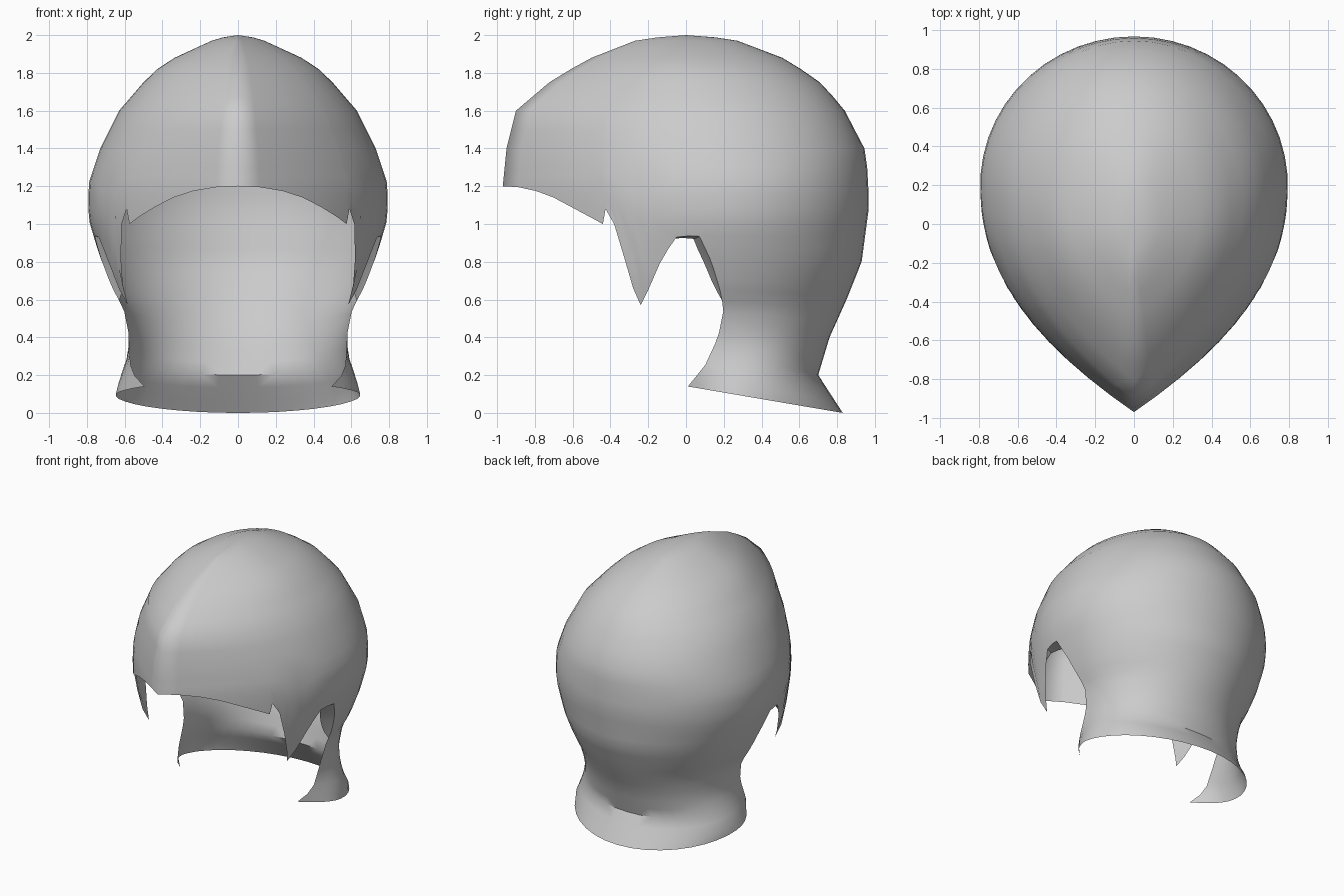
import bpy, bmesh, math

if "Cube" in bpy.data.objects:
    bpy.data.objects.remove(bpy.data.objects["Cube"])


def lerp(table, v):
    """Piecewise-linear lookup in a list of (key, value) with rising keys."""
    if v <= table[0][0]:
        return table[0][1]
    for (a, fa), (b, fb) in zip(table, table[1:]):
        if v <= b:
            return fa + (fb - fa) * (v - a) / (b - a)
    return table[-1][1]


# Horizontal section sizes by height: front y, back y, widest y, half width, front roundness
FRONT = [(.14, -.25), (.25, -.3), (.4, -.5), (.57, -.97), (1.2, -.97), (1.4, -.95), (1.6, -.9),
         (1.77, -.7), (1.88, -.5), (1.97, -.27), (1.988, -.15), (2, 0)]
BACK = [(0, .83), (.2, .7), (.4, .76), (.6, .85), (.8, .93), (1.1, .97), (1.38, .955),
        (1.62, .83), (1.77, .69), (1.88, .51), (1.975, .26), (1.99, .14), (2, 0)]
MID = [(.14, .3), (.4, .25), (.57, .2), (1.2, .2), (1.6, .14), (1.97, .01), (2, 0)]
WIDTH = [(.06, .64), (.1, .65), (.2, .62), (.3, .585), (.4, .575), (.55, .605), (.67, .67),
         (.84, .735), (1, .785), (1.1, .795), (1.22, .79), (1.4, .73), (1.6, .63), (1.78, .475),
         (1.86, .38), (1.97, .14), (1.988, .08), (2, 0)]
ROUND = [(0, 2.2), (.3, 2.5), (.57, 3), (.9, 2.2), (2, 2.05)]


def point(q, z):
    """Point on the right half: q = -1 front, 0 widest, 1 back."""
    c, w = lerp(MID, z), lerp(WIDTH, z)
    if q < 0:
        return (w * (1 - (-q) ** lerp(ROUND, z)), c + q * (c - lerp(FRONT, z)), z)
    a = q * math.pi / 2
    return (w * math.cos(a), c + (lerp(BACK, z) - c) * math.sin(a), z)


# Lower edge of the face: visor, notch, cheek point, ear arch (q, z)
EDGE = [(-1, 1.2), (-.93, 1.195), (-.85, 1.175), (-.77, 1.14), (-.69, 1.09), (-.61, 1.04),
        (-.547, 1.0), (-.535, 1.08), (-.496, 1.0), (-.45, .82), (-.41, .66), (-.376, .57),
        (-.342, .65), (-.29, .79), (-.25, .87), (-.214, .93), (-.16, .937), (-.11, .935)]
# Front edge of the neck guard (z, y)
NECK = [(.14, .01), (.25, .1), (.4, .17), (.55, .2), (.65, .18), (.8, .135), (.935, .071)]
ARCH = .935
TOP_ROWS = [2, 1.988, 1.97, 1.93, 1.88, 1.82, 1.75, 1.68, 1.6, 1.5, 1.4, 1.3]
MID_ROWS, LOW_ROWS, BACK_COLS = 5, 14, 14


def neck_q(z):
    if z >= ARCH:
        return -.11
    c = lerp(MID, z)
    return min(0, (lerp(NECK, z) - c) / (c - lerp(FRONT, z)))


def back_point(u, z):
    q0 = neck_q(z)
    return point(q0 + (1 - q0) * u, z)


def upper_rows(zb):
    return TOP_ROWS + [1.3 + (zb - 1.3) * i / MID_ROWS for i in range(1, MID_ROWS + 1)]


columns = [[point(q, z) for z in upper_rows(zb)] for q, zb in EDGE]
for j in range(BACK_COLS + 1):
    u = j / BACK_COLS
    zb = .1
    for _ in range(25):  # slanted bottom hem
        zb = .5 * zb + .5 * max(0, .14 - .171 * (back_point(u, zb)[1] - .01))
    low = [ARCH + (zb - ARCH) * i / LOW_ROWS for i in range(1, LOW_ROWS + 1)]
    col = [back_point(u, z) for z in upper_rows(ARCH) + low]
    if j == 0:
        columns[-1] = col
    else:
        columns.append(col)


def make_part(name, cols, angle):
    """Skin neighbouring columns, then mirror to the left."""
    bm = bmesh.new()
    grid = [[bm.verts.new(p) for p in col] for col in cols]
    for a, b in zip(grid, grid[1:]):
        for i in range(min(len(a), len(b)) - 1):
            bm.faces.new((a[i], a[i + 1], b[i + 1], b[i]))
    bmesh.ops.remove_doubles(bm, verts=bm.verts, dist=.0005)
    mesh = bpy.data.meshes.new(name)
    bm.to_mesh(mesh)
    bm.free()
    obj = bpy.data.objects.new(name, mesh)
    bpy.context.collection.objects.link(obj)
    mod = obj.modifiers.new("mirror", 'MIRROR')
    mod.use_clip = True
    bpy.ops.object.select_all(action='DESELECT')
    obj.select_set(True)
    bpy.context.view_layer.objects.active = obj
    bpy.ops.object.shade_smooth_by_angle(angle=math.radians(angle))
    return obj


# Helmet shell: dome, visor, cheek points and neck guard
make_part("helmet_shell", columns, 40)

# Inward-turned rim around the ear arch
n = len(EDGE)
last = len(upper_rows(1)) - 1
rim = [col[last] for col in columns[n - 4:n]] + [p for p in columns[n - 1][last + 1:] if p[2] > .55]
strip = []
for i, (x, y, z) in enumerate(rim):
    k = math.sin(math.pi * i / (len(rim) - 1)) ** .7 if 0 < i < len(rim) - 1 else 0
    strip.append([(x, y, z), (x - .05 * k, y - .012 * k, z - .008 * k),
                  (x - .1 * k, y - .035 * k, z - .015 * k)])
make_part("ear_rim", strip, 40)
